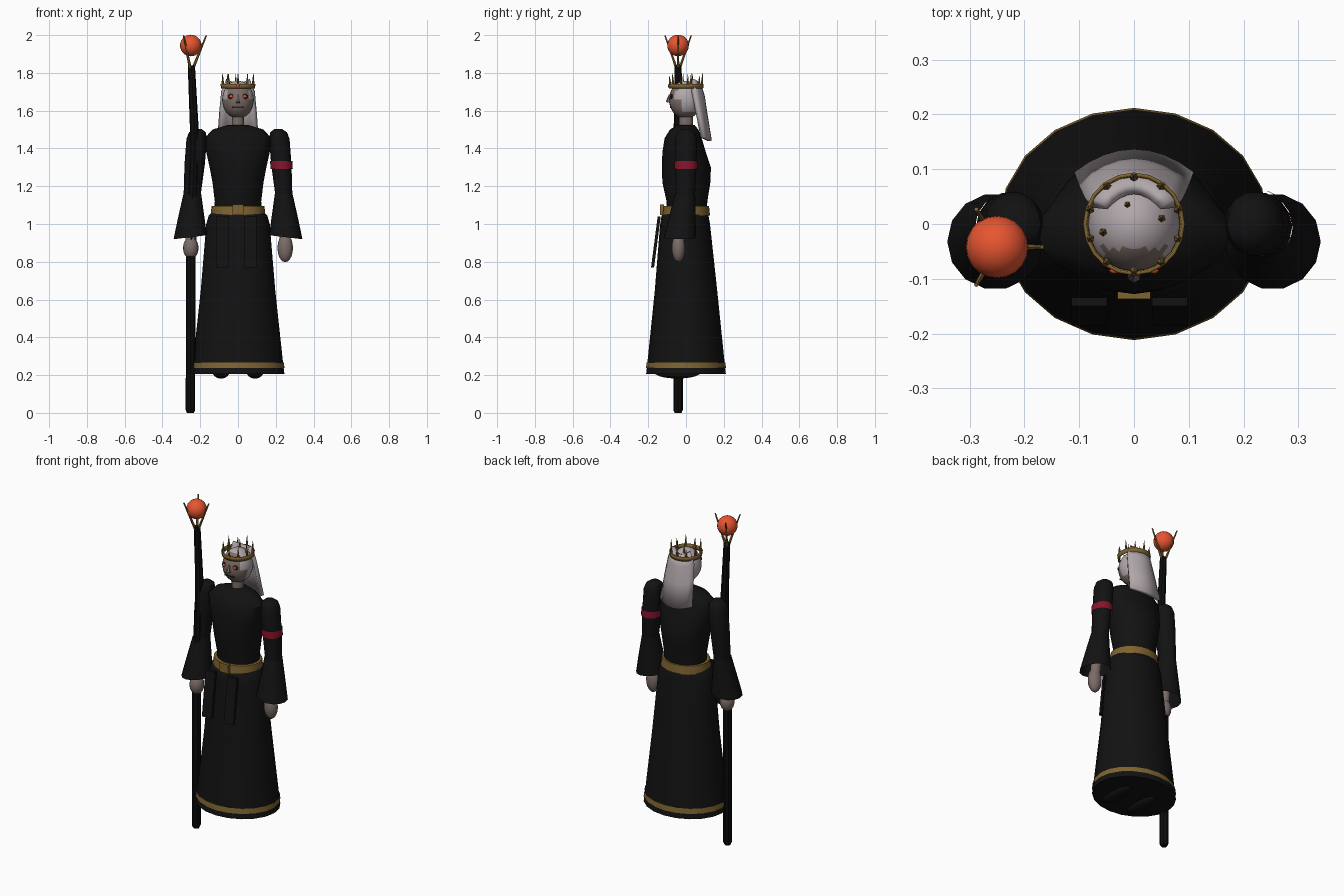
import bpy, bmesh, math
from mathutils import Vector


def material(name, rgb):
    m = bpy.data.materials.new(name)
    m.diffuse_color = (*rgb, 1)
    return m


BLACK = material("black cloth", (0.006, 0.006, 0.006))
WOOD = material("dark wood", (0.004, 0.004, 0.004))
GOLD = material("dull gold", (0.21, 0.125, 0.03))
SKIN = material("grey skin", (0.20, 0.15, 0.135))
HAIR = material("pale hair", (0.44, 0.39, 0.41))
RED = material("crimson", (0.25, 0.007, 0.025))
FIRE = material("fire orange", (0.80, 0.09, 0.03))
DARK = material("dark brown", (0.035, 0.015, 0.012))


def finish(name, bm, *mats):
    bmesh.ops.recalc_face_normals(bm, faces=bm.faces)
    me = bpy.data.meshes.new(name)
    bm.to_mesh(me)
    bm.free()
    ob = bpy.data.objects.new(name, me)
    bpy.context.collection.objects.link(ob)
    for m in mats:
        me.materials.append(m)
    bpy.ops.object.select_all(action='DESELECT')
    ob.select_set(True)
    bpy.context.view_layer.objects.active = ob
    bpy.ops.object.shade_smooth_by_angle(angle=math.radians(40))
    return ob


def loft(name, rings, n, mat, caps=True, tilt=0):
    """Stack elliptical rings given as (cx, cy, z, rx, ry)."""
    bm = bmesh.new()
    loops = []
    for cx, cy, z, rx, ry in rings:
        pts = [(math.cos(2 * math.pi * i / n), math.sin(2 * math.pi * i / n)) for i in range(n)]
        loops.append([bm.verts.new((cx + rx * c, cy + ry * s, z + tilt * c * rx)) for c, s in pts])
    for a, b in zip(loops, loops[1:]):
        for i in range(n):
            bm.faces.new((a[i], a[(i + 1) % n], b[(i + 1) % n], b[i]))
    if caps:
        bm.faces.new(loops[0])
        bm.faces.new(loops[-1])
    return finish(name, bm, mat)


def ball(name, loc, size, mat, u=16, v=10):
    bm = bmesh.new()
    bmesh.ops.create_uvsphere(bm, u_segments=u, v_segments=v, radius=1)
    for p in bm.verts:
        p.co = Vector(loc) + Vector(p.co[i] * size[i] for i in range(3))
    return finish(name, bm, mat)


def rod(name, a, b, r1, r2, mat, n=6):
    a, b = Vector(a), Vector(b)
    bm = bmesh.new()
    bmesh.ops.create_cone(bm, cap_ends=True, segments=n, radius1=r1, radius2=r2, depth=(b - a).length)
    q = (b - a).to_track_quat('Z', 'Y')
    for p in bm.verts:
        p.co = q @ p.co + (a + b) / 2
    return finish(name, bm, mat)


def box(name, loc, size, mat, shear=0):
    """Box whose lower end can be pushed forward by shear."""
    bm = bmesh.new()
    bmesh.ops.create_cube(bm, size=1)
    for p in bm.verts:
        push = shear * (0.5 - p.co.z)
        p.co = Vector(loc) + Vector(p.co[i] * size[i] for i in range(3))
        p.co.y -= push
    return finish(name, bm, mat)


# Robe
loft("skirt", [(0, 0, 0.205, 0.246, 0.211), (0, 0, 0.27, 0.238, 0.204), (0, 0, 0.65, 0.197, 0.165),
               (0, -0.005, 1.0, 0.168, 0.132), (0, -0.005, 1.045, 0.155, 0.124),
               (0, 0, 1.07, 0.13, 0.11)], 20, BLACK)
loft("hem_band", [(0, 0, 0.237, 0.246, 0.212), (0, 0, 0.267, 0.243, 0.208)], 20, GOLD, False)
loft("torso", [(0, 0.005, 1.06, 0.125, 0.105), (0, 0.005, 1.12, 0.123, 0.108),
               (0, 0.002, 1.22, 0.135, 0.127), (0, 0.002, 1.30, 0.150, 0.130),
               (0, -0.01, 1.38, 0.168, 0.115), (0, -0.015, 1.455, 0.176, 0.098),
               (0, -0.01, 1.50, 0.135, 0.075), (0, 0, 1.525, 0.05, 0.045)], 20, BLACK)
loft("belt", [(0, 0, 1.045, 0.145, 0.127), (0, 0, 1.095, 0.140, 0.122)], 20, GOLD)
box("buckle", (0, -0.127, 1.075), (0.06, 0.02, 0.055), GOLD)
for x in (-0.082, 0.065):
    box("sash_panel", (x, -0.142, 0.905), (0.065, 0.016, 0.27), BLACK, 0.035)

# Shoes
for s in (-1, 1):
    ball("shoe", (s * 0.09, -0.045, 0.212), (0.043, 0.12, 0.03), BLACK)

# Arms, sleeves and hands
for s in (-1, 1):
    loft("upper_arm", [(s * 0.213, 0, 1.502, 0.022, 0.025), (s * 0.215, 0, 1.485, 0.045, 0.048),
                       (s * 0.219, 0, 1.45, 0.054, 0.059), (s * 0.229, 0, 1.32, 0.054, 0.058),
                       (s * 0.243, -0.003, 1.15, 0.045, 0.052),
                       (s * 0.248, -0.02, 1.00, 0.035, 0.04)], 14, BLACK)
    loft("sleeve", [(s * 0.243, -0.005, 1.16, 0.047, 0.055), (s * 0.249, -0.02, 1.03, 0.071, 0.073),
                    (s * 0.253, -0.032, 0.93, 0.088, 0.088)], 14, BLACK, False, -s * 0.12)
    rod("wrist", (s * 0.248, -0.025, 1.02), (s * 0.25, -0.04, 0.89), 0.03, 0.03, SKIN, 10)
ball("open_hand", (0.25, -0.04, 0.873), (0.041, 0.036, 0.075), SKIN)
ball("gripping_hand", (-0.25, -0.04, 0.873), (0.041, 0.042, 0.058), SKIN)
loft("arm_band", [(0.231, 0, 1.292, 0.059, 0.062), (0.229, 0, 1.333, 0.059, 0.062)], 14, RED, False)

# Neck and head, with the hair cap marked out by position
loft("neck", [(0, 0, 1.49, 0.034, 0.038), (0, 0, 1.60, 0.031, 0.036)], 12, SKIN)
head = ball("head", (0, -0.002, 1.658), (0.084, 0.088, 0.1), SKIN, 24, 18)
head.data.materials.append(HAIR)
for f in head.data.polygons:
    x, y, z = f.center
    if (y > -0.015 and z > 1.595) or (z > 1.705 and y > -0.045) or (abs(x) > 0.055 and z > 1.665):
        f.material_index = 1

# Face
for s in (-1, 1):
    ball("eye_socket", (s * 0.036, -0.077, 1.675), (0.019, 0.008, 0.014), DARK, 10, 6)
    ball("eye", (s * 0.036, -0.083, 1.675), (0.01, 0.008, 0.008), FIRE, 10, 6)
rod("nose", (0, -0.085, 1.685), (0, -0.095, 1.643), 0.006, 0.013, SKIN)
box("mouth", (0, -0.082, 1.618), (0.065, 0.006, 0.006), DARK)

# Long hair down the back: a curved, flared strip
bm = bmesh.new()
grid = []
for z, half, y_mid, bow in ((1.745, 0.055, 0.065, 0.03), (1.68, 0.082, 0.088, 0.05),
                            (1.58, 0.092, 0.103, 0.045), (1.44, 0.103, 0.126, 0.04)):
    grid.append([bm.verts.new((half * t / 4, y_mid - bow * (t / 4) ** 2, z + 0.02 * (t / 4) ** 2))
                 for t in range(-4, 5)])
for a, b in zip(grid, grid[1:]):
    for i in range(8):
        bm.faces.new((a[i], a[i + 1], b[i + 1], b[i]))
hair = finish("long_hair", bm, HAIR)
thick = hair.modifiers.new("thickness", 'SOLIDIFY')
thick.thickness = 0.022
thick.offset = 0

# Crown with spikes and a jewel
band = loft("crown_band", [(0, 0, 1.717, 0.083, 0.085), (0, 0, 1.742, 0.087, 0.088)], 20, GOLD, False)
wall = band.modifiers.new("thickness", 'SOLIDIFY')
wall.thickness = 0.006
for i in range(10):
    a = math.radians(36 * i - 90)
    c, s = math.cos(a), math.sin(a)
    top = 1.80 if i % 2 else 1.785
    rod("crown_spike", (0.084 * c, 0.085 * s, 1.735), (0.086 * c, 0.088 * s, top), 0.008, 0.0008, GOLD, 5)
for x, y in ((-0.012, 0.035), (0.05, 0.01), (-0.056, -0.015)):
    rod("inner_spike", (x, y, 1.725), (x, y, 1.795), 0.008, 0.0008, GOLD, 5)
ball("crown_jewel", (0, -0.089, 1.732), (0.009, 0.007, 0.01), FIRE, 8, 6)

# Staff with a pronged head holding a glowing ball
loft("staff", [(-0.252, -0.042, 0.0, 0.018, 0.018), (-0.252, -0.042, 0.015, 0.025, 0.025),
               (-0.250, -0.042, 0.9, 0.025, 0.025), (-0.234, -0.042, 1.3, 0.024, 0.024),
               (-0.232, -0.042, 1.52, 0.023, 0.023), (-0.247, -0.042, 1.84, 0.019, 0.019)], 8, WOOD)
for i in range(3):
    a = math.radians(120 * i)
    c, s = math.cos(a), math.sin(a)
    rod("staff_prong", (-0.248 + 0.01 * c, -0.042 + 0.01 * s, 1.825),
        (-0.248 + 0.08 * c, -0.042 + 0.08 * s, 1.998), 0.008, 0.004, GOLD)
ball("staff_orb", (-0.25, -0.042, 1.945), (0.057, 0.057, 0.057), FIRE, 20, 14)
